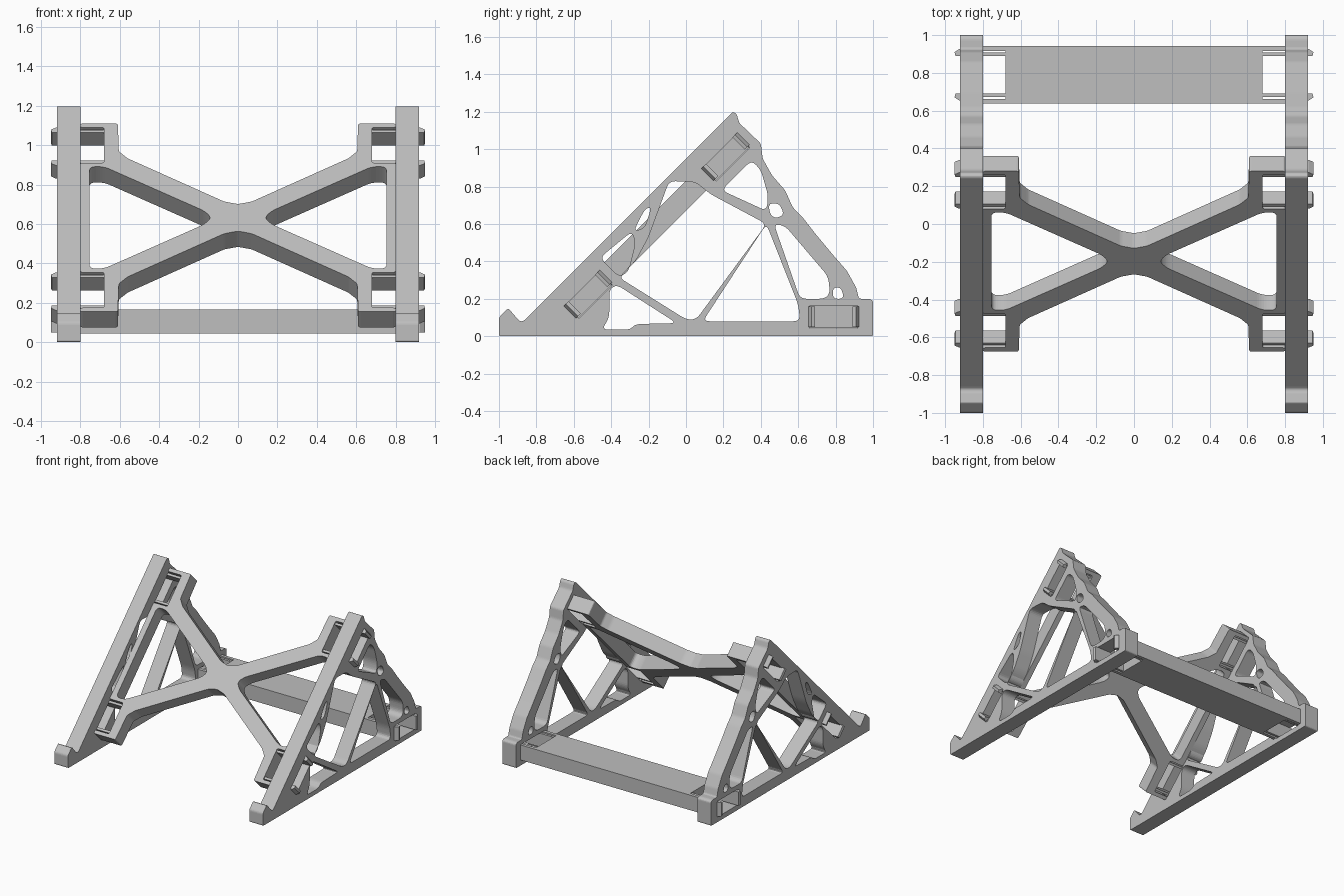
import bpy, bmesh
from mathutils import Matrix, Vector

cube = bpy.data.objects.get("Cube")
if cube:
    bpy.data.objects.remove(cube, do_unlink=True)

grey = bpy.data.materials.new("plain grey")
grey.use_nodes = True
colour = (0.52, 0.52, 0.52, 1)
grey.diffuse_color = colour
grey.node_tree.nodes["Principled BSDF"].inputs["Base Color"].default_value = colour


def rounded(points, radius, steps=5):
    """Replace every corner of a closed outline with a short curve."""
    result = []
    pts = [Vector(p) for p in points]
    for i, corner in enumerate(pts):
        before, after = pts[i - 1] - corner, pts[(i + 1) % len(pts)] - corner
        start = corner + before.normalized() * min(radius, before.length * 0.45)
        end = corner + after.normalized() * min(radius, after.length * 0.45)
        for k in range(steps + 1):
            t = k / steps
            result.append(start * (1 - t) ** 2 + corner * 2 * t * (1 - t) + end * t * t)
    return result


def frame(origin, x_axis, y_axis):
    """Matrix that places a flat outline in space."""
    x, y = Vector(x_axis).normalized(), Vector(y_axis).normalized()
    rotation = Matrix((x, y, x.cross(y))).transposed().to_4x4()
    return Matrix.Translation(origin) @ rotation


def plate(name, loops, half_depth, matrix):
    """Extrude an outline with holes into a solid plate."""
    curve = bpy.data.curves.new(name, "CURVE")
    curve.dimensions = "2D"
    curve.fill_mode = "BOTH"
    curve.extrude = half_depth
    for loop in loops:
        spline = curve.splines.new("POLY")
        spline.points.add(len(loop) - 1)
        for point, (a, b) in zip(spline.points, loop):
            point.co = (a, b, 0, 1)
        spline.use_cyclic_u = True
    source = bpy.data.objects.new(name + " outline", curve)
    bpy.context.collection.objects.link(source)
    bpy.context.view_layer.update()
    graph = bpy.context.evaluated_depsgraph_get()
    mesh = bpy.data.meshes.new_from_object(source.evaluated_get(graph), depsgraph=graph)
    bpy.data.objects.remove(source, do_unlink=True)
    bm = bmesh.new()
    bm.from_mesh(mesh)
    bmesh.ops.remove_doubles(bm, verts=bm.verts, dist=0.0002)
    bm.transform(matrix)
    bmesh.ops.recalc_face_normals(bm, faces=bm.faces)
    for face in bm.faces:
        face.smooth = False
    bm.to_mesh(mesh)
    bm.free()
    mesh.name = name
    mesh.materials.clear()
    mesh.materials.append(grey)
    obj = bpy.data.objects.new(name, mesh)
    bpy.context.collection.objects.link(obj)
    return obj


def slot(centre, direction, half_width):
    """Rectangular socket in a side panel."""
    along = Vector(direction).normalized() * SOCKET
    across = Vector((-along.y, along.x)).normalized() * half_width
    c = Vector(centre)
    return [c + along + across, c - along + across, c - along - across, c + along - across]


def mirror_x(points):
    return [(-a, b) for a, b in reversed(points)]


def mirror_y(points):
    return [(a, -b) for a, b in reversed(points)]


def clips(name, centre, half_depth, matrix):
    """Two hooked prongs at each end of a cross member."""
    for side, side_name in ((1, "left"), (-1, "right")):
        for way, way_name in ((1, "upper"), (-1, "lower")):
            hook = [(ROOT - 0.01, 0.1), (0.945, 0.1), (0.95, 0.12),
                    (0.925, 0.136), (OUTER, 0.136), (OUTER, 0.118), (ROOT - 0.01, 0.118)]
            loop = [(side * a, centre + way * b) for a, b in hook]
            plate(f"{name} {side_name} {way_name} clip", [loop], half_depth, matrix)


INNER, OUTER = 0.8, 0.92      # side panel faces
ROOT = 0.68                   # where the clips begin
SOCKET = 0.127                # half length of a socket

# Side panels: triangular truss
outline = [(-1, 0), (1, 0), (1, 0.19), (0.98, 0.2), (0.925, 0.2), (0.91, 0.26),
           (0.86, 0.35), (0.79, 0.43), (0.69, 0.55), (0.62, 0.64), (0.57, 0.69),
           (0.53, 0.78), (0.46, 0.86), (0.41, 0.95), (0.4, 1.03), (0.285, 1.14),
           (0.27, 1.19), (0.25, 1.2), (-0.87, 0.08), (-0.89, 0.08), (-0.95, 0.15), (-1, 0.1)]
holes = {
    "front lower": [(-0.45, 0.035), (-0.3, 0.035), (-0.27, 0.065), (-0.05, 0.07),
                    (-0.37, 0.275), (-0.41, 0.25), (-0.41, 0.1)],
    "centre": [(-0.36, 0.315), (0.0, 0.09), (0.055, 0.09), (0.43, 0.6), (0.13, 0.76),
               (0.05, 0.825), (-0.09, 0.83), (-0.2, 0.53), (-0.27, 0.4)],
    "front pill": [(-0.28, 0.56), (-0.22, 0.58), (-0.185, 0.69), (-0.22, 0.68)],
    "front web": [(-0.46, 0.42), (-0.36, 0.32), (-0.31, 0.34), (-0.27, 0.5), (-0.29, 0.56)],
    "upper": [(0.19, 0.78), (0.43, 0.67), (0.44, 0.75), (0.4, 0.89), (0.35, 0.94)],
    "rear pill": [(0.44, 0.71), (0.5, 0.71), (0.525, 0.65), (0.48, 0.63), (0.45, 0.65)],
    "rear lower": [(0.09, 0.08), (0.61, 0.08), (0.6, 0.17), (0.43, 0.6)],
    "rear": [(0.47, 0.6), (0.61, 0.2), (0.74, 0.2), (0.77, 0.23), (0.76, 0.32), (0.53, 0.59)],
    "rear small": [(0.785, 0.2), (0.845, 0.2), (0.83, 0.26), (0.785, 0.26)],
}
sockets = [slot((0.215, 0.955), (1, 1), 0.05),
           slot((-0.52, 0.22), (1, 1), 0.05),
           slot((0.79, 0.1025), (1, 0), 0.0625)]
panel_loops = [rounded(outline, 0.012, 3)]
panel_loops += [rounded(loop, 0.035) for loop in holes.values()] + sockets
middle = (INNER + OUTER) / 2
for side, side_name in ((1, "left"), (-1, "right")):
    plate(side_name + " side panel", panel_loops, (OUTER - INNER) / 2,
          frame((side * middle, 0, 0), (0, 1, 0), (0, 0, 1)))

# Cross brace: X plate leaning between the panels
half = 0.0566
MID = 0.6325
lean = frame((0, MID - 0.83 + 0.04, MID - 0.04), (1, 0, 0), (0, 1, 1))
reach = 0.52
quarter = [(0.07, 0.115), (0.56, 0.425), (0.605, 0.475), (0.61, 0.675), (INNER, 0.675),
           (INNER, reach + SOCKET), (ROOT, reach + SOCKET),
           (ROOT, reach - SOCKET), (INNER, reach - SOCKET)]
right_half = [(0, 0.097)] + quarter + mirror_y(quarter) + [(0, -0.097)]
brace = right_half + mirror_x(quarter + mirror_y(quarter))
arm_edge = [(0.17, 0.047), (0.68, 0.366), (0.755, 0.366)]
window = [(0.135, 0)] + arm_edge + mirror_y(arm_edge)
plate("cross brace", [rounded(brace, 0.012, 3), rounded(window, 0.035),
                      rounded(mirror_x(window), 0.035)], half, lean)
clips("brace top", reach, 0.047, lean)
clips("brace bottom", -reach, 0.047, lean)

# Rear crossbar
level = frame((0, 0.79, 0.105), (1, 0, 0), (0, 1, 0))
end = [(INNER, 0.153), (INNER, SOCKET), (ROOT, SOCKET)]
bar_end = end + mirror_y(end)
plate("rear crossbar", [bar_end + mirror_x(bar_end)], 0.06, level)
clips("crossbar", 0, 0.055, level)
